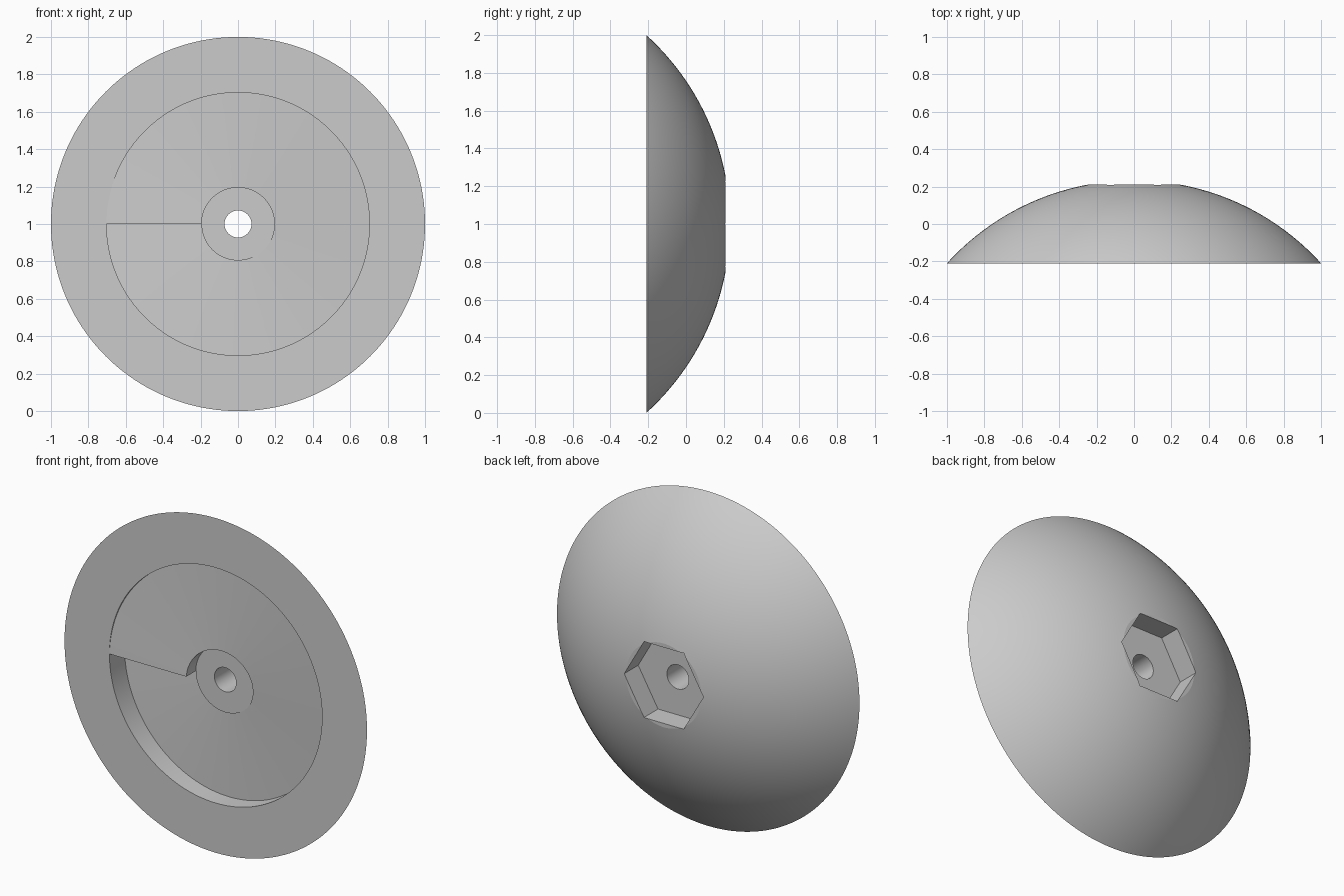
import bpy, bmesh, math

cube = bpy.data.objects.get("Cube")
if cube:
    bpy.data.objects.remove(cube, do_unlink=True)

FRONT, BACK = -0.21, 0.21
BORE, HUB, RAMP, FLAT = 0.072, 0.195, 0.703, 0.25
HUB_Y = FRONT + 0.09
RAMP_DEPTH = 0.143
COLS, RINGS = 160, 24

# Domed back: circular arc from the rim to the small flat
centre = -(1 - FLAT ** 2) / (4 * BACK)
radius = math.hypot(1, FRONT - centre)
start = math.asin(1 / radius)
end = math.asin(FLAT / radius)
dome = []
for i in range(RINGS + 1):
    t = start + (end - start) * i / RINGS
    dome.append((radius * math.sin(t), centre + radius * math.cos(t)))


def section(depth):
    """Closed radial section as (radius, y) for one ramp depth."""
    floor = FRONT + depth
    return [(BORE, HUB_Y), (HUB, HUB_Y), (HUB, floor), (RAMP, floor),
            (RAMP, FRONT)] + dome + [(BORE, BACK)]


# Body swept round the bore, with the spiral ramp getting deeper clockwise
bm = bmesh.new()
columns = []
for i in range(COLS + 1):
    a = math.pi - math.tau * i / COLS
    columns.append([bm.verts.new((r * math.cos(a), y, 1 + r * math.sin(a)))
                    for r, y in section(RAMP_DEPTH * i / COLS)])
for c, d in zip(columns, columns[1:]):
    for j in range(len(c)):
        k = (j + 1) % len(c)
        bm.faces.new((c[j], c[k], d[k], d[j]))

# Step where the ramp ends
first, last = columns[0], columns[-1]
bm.faces.new((first[2], first[1], last[2], last[3], first[3]))
bmesh.ops.remove_doubles(bm, verts=bm.verts, dist=0.00005)
bmesh.ops.recalc_face_normals(bm, faces=bm.faces)
mesh = bpy.data.meshes.new("domed_disc")
bm.to_mesh(mesh)
bm.free()
disc = bpy.data.objects.new("domed_disc", mesh)
bpy.context.collection.objects.link(disc)

# Hexagonal pocket in the back
POCKET_Y, CUT_HEIGHT = 0.077, 0.3
bpy.ops.mesh.primitive_cylinder_add(
    vertices=6, radius=0.262, depth=CUT_HEIGHT,
    location=(0, POCKET_Y + CUT_HEIGHT / 2, 1),
    rotation=(math.pi / 2, math.pi / 6, 0))
cutter = bpy.context.object
cutter.name = "hex_cutter"
cutter.hide_render = True
# Keep two corners of the hexagon pointing sideways
cutter.rotation_euler = (math.pi / 2, 0, 0)
for v in cutter.data.vertices:
    x, y = v.co.x, v.co.y
    a = math.atan2(y, x)
    a = round(a / (math.pi / 3) + 0.01) * math.pi / 3
    v.co.x, v.co.y = 0.262 * math.cos(a), 0.262 * math.sin(a)

# Spread the corners evenly for both ends of the cutter
for end_sign in (-1, 1):
    ring = [v for v in cutter.data.vertices if v.co.z * end_sign > 0]
    for n, v in enumerate(ring):
        a = -n * math.pi / 3
        v.co.x, v.co.y = 0.262 * math.cos(a), 0.262 * math.sin(a)

# Cylinder corners are now wound the other way if reversed, so fix the normals
bm = bmesh.new()
bm.from_mesh(cutter.data)
bmesh.ops.recalc_face_normals(bm, faces=bm.faces)
bm.to_mesh(cutter.data)
bm.free()

cut = disc.modifiers.new("hex_pocket", 'BOOLEAN')
cut.operation = 'DIFFERENCE'
cut.solver = 'EXACT'
cut.object = cutter
bpy.ops.object.select_all(action='DESELECT')
disc.select_set(True)
bpy.context.view_layer.objects.active = disc
bpy.ops.object.modifier_apply(modifier=cut.name)
bpy.data.objects.remove(cutter, do_unlink=True)

# Plain grey material
grey = bpy.data.materials.new("light_grey")
grey.use_nodes = True
colour = (0.6, 0.6, 0.6, 1)
grey.diffuse_color = colour
grey.node_tree.nodes["Principled BSDF"].inputs["Base Color"].default_value = colour
disc.data.materials.clear()
disc.data.materials.append(grey)
bpy.ops.object.shade_smooth_by_angle(angle=math.radians(10))
